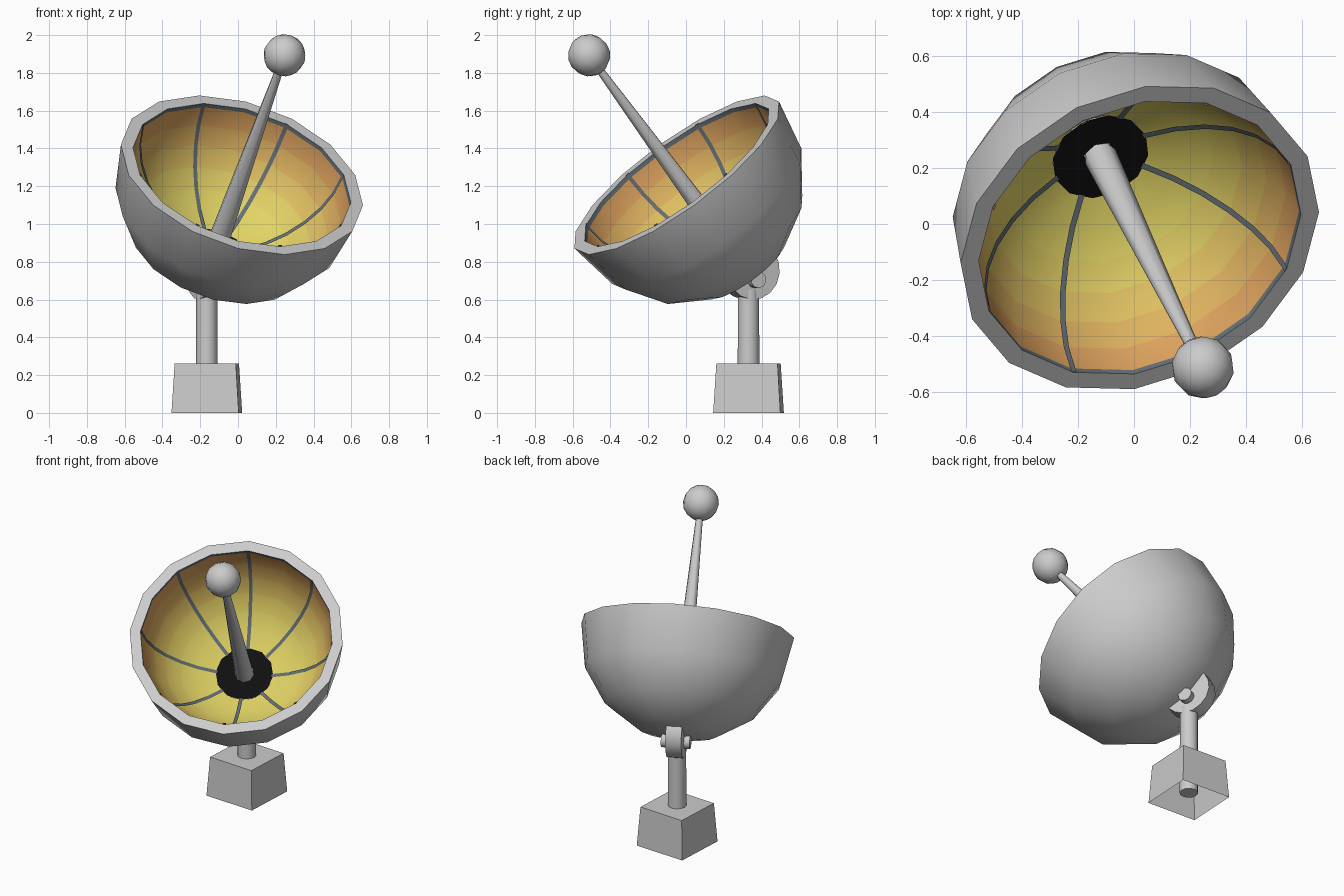
import bpy, bmesh, math
from mathutils import Matrix, Vector

if "Cube" in bpy.data.objects:
    bpy.data.objects.remove(bpy.data.objects["Cube"])

# Dish frame: local Z is the aiming axis, local X is horizontal
C = Vector((0.014, -0.035, 1.24))
N = Vector((0.276, -0.568, 0.776)).normalized()
H = Vector((-N.y, N.x, 0)).normalized()
V = N.cross(H)
DISH = Matrix((H, V, N)).transposed().to_4x4()
DISH.translation = C
SEG = 16


def material(name, rgb):
    m = bpy.data.materials.new(name)
    m.diffuse_color = (*rgb, 1)
    m.use_nodes = True
    m.node_tree.nodes["Principled BSDF"].inputs["Base Color"].default_value = m.diffuse_color
    return m


def finish(name, bm, matrix, mats=(), angle=35):
    bm.transform(matrix)
    me = bpy.data.meshes.new(name)
    bm.to_mesh(me)
    bm.free()
    ob = bpy.data.objects.new(name, me)
    bpy.context.collection.objects.link(ob)
    for m in mats:
        me.materials.append(m)
    bpy.ops.object.select_all(action='DESELECT')
    ob.select_set(True)
    bpy.context.view_layer.objects.active = ob
    bpy.ops.object.shade_smooth_by_angle(angle=math.radians(angle))
    return ob


def lathe(name, profile, mats=(), seg=SEG):
    # profile of (radius, height); one material per band if several are given
    bm = bmesh.new()
    rows = [[bm.verts.new((r * math.cos(math.tau * j / seg), r * math.sin(math.tau * j / seg), z))
             for j in range(seg)] for r, z in profile]
    for i in range(len(rows) - 1):
        for j in range(seg):
            k = (j + 1) % seg
            f = bm.faces.new((rows[i][j], rows[i][k], rows[i + 1][k], rows[i + 1][j]))
            f.material_index = min(i, max(len(mats) - 1, 0))
    bmesh.ops.remove_doubles(bm, verts=bm.verts, dist=1e-5)
    return finish(name, bm, DISH, mats)


def cone(name, r1, r2, z1, z2, matrix, seg):
    bm = bmesh.new()
    bmesh.ops.create_cone(bm, cap_ends=True, segments=seg, radius1=r1, radius2=r2, depth=z2 - z1,
                          matrix=Matrix.Translation((0, 0, (z1 + z2) / 2)))
    return finish(name, bm, matrix, angle=50)


# Outer shell and flat rim
R, A, B, LIP = 0.667, 0.6, 0.54, 0.025
shell = [(R * math.cos(t), -R * math.sin(t)) for t in (math.radians(22.5 * k) for k in (4, 3, 2, 1))]
lathe("dish_shell", shell + [(R, LIP), (A, LIP)])

# Coloured inner bowl: dark edge band, then orange fading to yellow
dark = material("slate", (0.13, 0.16, 0.18))
black = material("black", (0.005, 0.005, 0.005))
steps = 6
angles = [0, 2.5] + [2.5 + 70.5 * (k + 1) / steps for k in range(steps)]
bowl = [(A * math.cos(math.radians(a)), LIP - B * math.sin(math.radians(a))) for a in angles]
orange, yellow = Vector((0.72, 0.36, 0.11)), Vector((0.76, 0.66, 0.13))
bands = [material(f"bowl_{k}", orange.lerp(yellow, min(1, k / 3.5))) for k in range(steps)]
lathe("inner_bowl", bowl, [dark] + bands)
lathe("centre_disc", [(0.18, -0.485), (0, -0.487)], [black], 12)

# Eight ribs lying on the bowl
bm = bmesh.new()
for k in range(8):
    turn = Matrix.Rotation(math.tau * k / 8, 4, 'Z')
    prev = None
    for r, z in bowl:
        pair = [bm.verts.new(turn @ Vector((r - 0.006, y, z + 0.006))) for y in (-0.011, 0.011)]
        if prev:
            bm.faces.new((prev[0], prev[1], pair[1], pair[0]))
        prev = pair
finish("bowl_ribs", bm, DISH, [dark])

# Feed rod and ball
cone("feed_rod", 0.06, 0.02, -0.49, 0.80, DISH, 8)
bm = bmesh.new()
bmesh.ops.create_uvsphere(bm, u_segments=12, v_segments=8, radius=0.112)
finish("feed_ball", bm, DISH @ Matrix.Translation((0, 0, 0.842)), angle=60)

# Hinge drum and axle across the aiming axis
hinge = Matrix((V, N, H)).transposed().to_4x4()
hinge.translation = Vector((-0.167, 0.335, 0.755))
cone("hinge_drum", 0.155, 0.155, -0.05, 0.05, hinge, 16)
hinge.translation = Vector((-0.167, 0.345, 0.705))
cone("hinge_axle", 0.045, 0.045, -0.09, 0.09, hinge, 10)

# Post
POST = Matrix.Translation((-0.165, 0.331, 0))
cone("post", 0.058, 0.056, 0.05, 0.65, POST, 12)

# Tapered base block, open underneath
bm = bmesh.new()
bmesh.ops.create_cube(bm, size=2)
for v in bm.verts:
    s = 0.178 if v.co.z < 0 else 0.162
    v.co = (v.co.x * s, v.co.y * s, 0 if v.co.z < 0 else 0.262)
bmesh.ops.delete(bm, geom=[f for f in bm.faces if f.normal.z < -0.5 or
                           all(v.co.z < 0.01 for v in f.verts)], context='FACES_ONLY')
finish("base_block", bm, POST @ Matrix.Rotation(math.radians(-3), 4, 'Z'))
